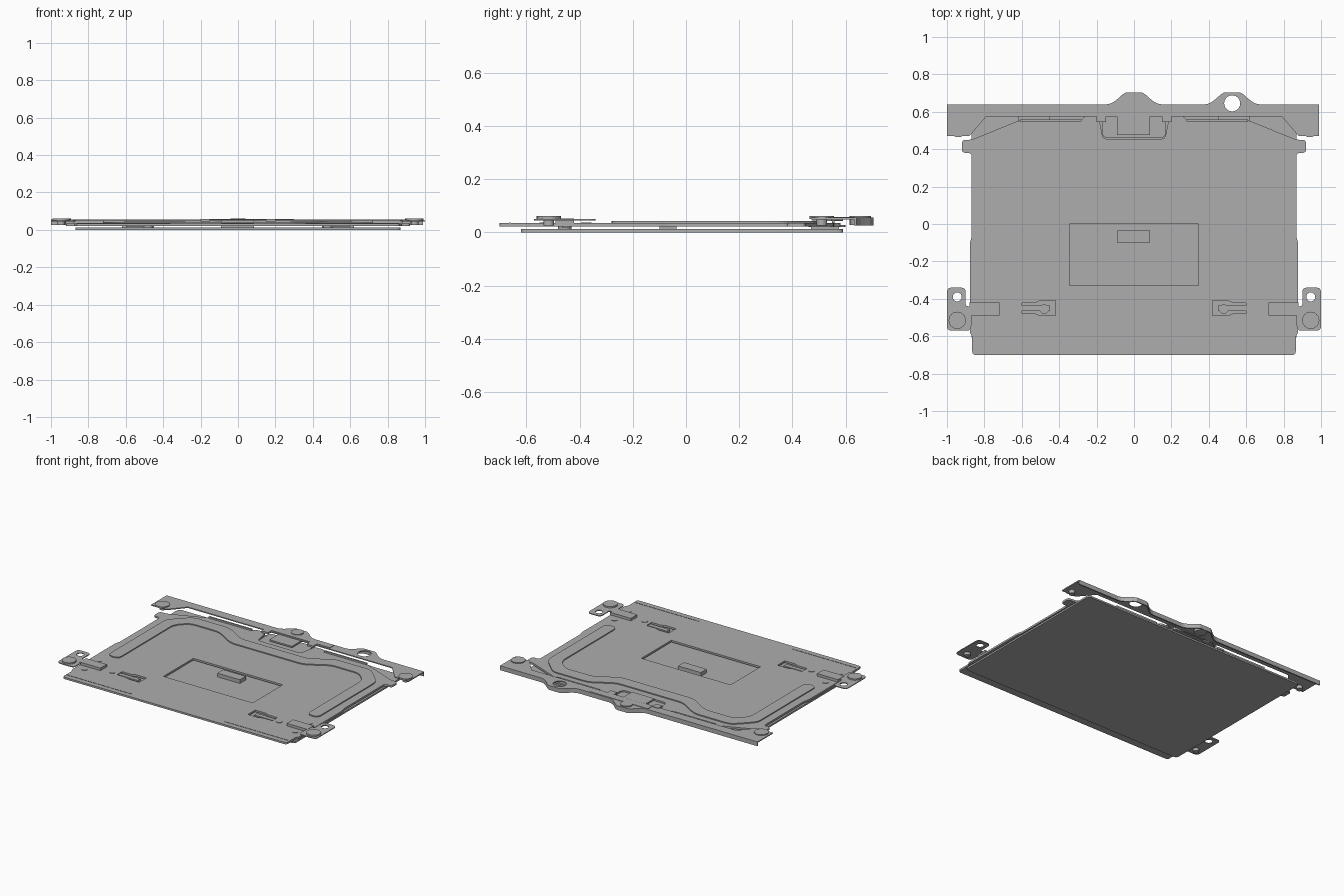
import bpy, bmesh, math
from mathutils import Vector

cube = bpy.data.objects.get("Cube")
if cube:
    bpy.data.objects.remove(cube)

metal = bpy.data.materials.new("grey_metal")
metal.use_nodes = True
GREY = (0.42, 0.42, 0.42, 1)
metal.diffuse_color = GREY
metal.node_tree.nodes["Principled BSDF"].inputs["Base Color"].default_value = GREY


def rect(x0, x1, y0, y1):
    return [(x0, y0), (x1, y0), (x1, y1), (x0, y1)]


def circle(x, y, r, n=24):
    return [(x + r * math.cos(math.tau * i / n), y + r * math.sin(math.tau * i / n)) for i in range(n)]


def flip(pts):
    return [(-x, y) for x, y in pts]


def mirrored(half):
    """Closed or open outline from its right half."""
    return half + flip(half)[::-1]


def rounded(pts, r, steps=4):
    """Round every corner of a closed outline."""
    out = []
    for i, p in enumerate(pts):
        p, a, b = Vector(p), Vector(pts[i - 1]), Vector(pts[(i + 1) % len(pts)])
        s = min(r, (a - p).length * 0.45, (b - p).length * 0.45)
        a, b = p + (a - p).normalized() * s, p + (b - p).normalized() * s
        for k in range(steps + 1):
            t = k / steps
            out.append(tuple(a * (1 - t) ** 2 + p * 2 * t * (1 - t) + b * t * t))
    return out


def strip(path, width):
    """Outline of a band that follows an open path."""
    pts = [Vector(p) for p in path]
    left, right = [], []
    for i, p in enumerate(pts):
        d0 = (p - pts[i - 1]).normalized() if i else (pts[1] - p).normalized()
        d1 = (pts[i + 1] - p).normalized() if i < len(pts) - 1 else d0
        n0, n1 = Vector((-d0.y, d0.x)), Vector((-d1.y, d1.x))
        m = (n0 + n1).normalized()
        off = m * (width / 2 / max(m.dot(n0), 0.5))
        left.append(tuple(p + off))
        right.append(tuple(p - off))
    return left + right[::-1]


def plate(name, outline, z0, z1, holes=()):
    """Flat sheet with optional cut-outs."""
    bm = bmesh.new()
    for loop in [outline, *holes]:
        vs = [bm.verts.new((x, y, z0)) for x, y in loop]
        for i, v in enumerate(vs):
            bm.edges.new((vs[i - 1], v))
    bmesh.ops.triangle_fill(bm, use_beauty=True, edges=bm.edges[:])
    up = bmesh.ops.extrude_face_region(bm, geom=bm.faces[:])["geom"]
    bmesh.ops.translate(bm, vec=(0, 0, z1 - z0), verts=[g for g in up if isinstance(g, bmesh.types.BMVert)])
    bmesh.ops.recalc_face_normals(bm, faces=bm.faces[:])
    mesh = bpy.data.meshes.new(name)
    bm.to_mesh(mesh)
    bm.free()
    mesh.materials.append(metal)
    obj = bpy.data.objects.new(name, mesh)
    bpy.context.collection.objects.link(obj)
    return obj


def pair(name, outline, z0, z1, holes=()):
    plate("left_" + name, outline, z0, z1, holes)
    plate("right_" + name, flip(outline), z0, z1, [flip(h) for h in holes])


# Touch surface at the bottom
plate("touch_panel", rounded(rect(-0.87, 0.87, -0.62, 0.59), 0.025), 0, 0.012)

# Support frame with window, spring slots and a rear notch
half_frame = [(0.865, -0.70), (0.865, -0.60), (0.878, -0.58), (0.878, -0.10), (0.868, -0.07),
              (0.868, 0.38), (0.92, 0.38), (0.92, 0.45), (0.87, 0.45), (0.61, 0.555),
              (0.28, 0.555), (0.26, 0.58), (0.19, 0.58), (0.165, 0.455)]
slot = [(0.42, -0.49), (0.50, -0.49), (0.53, -0.478), (0.60, -0.478),
        (0.60, -0.422), (0.53, -0.422), (0.50, -0.41), (0.42, -0.41)]
window = rect(-0.345, 0.345, -0.33, 0)
plate("support_frame", rounded(mirrored(half_frame), 0.02), 0.022, 0.035, [window, slot, flip(slot)])
pair("spring_tongue", rect(0.45, 0.60, -0.465, -0.435), 0.016, 0.03)
pair("front_lip", rect(0.36, 0.86, -0.665, -0.66), 0.035, 0.037)

# Pressed stiffening rib around the sides and rear
rib_half = [(0.77, -0.28), (0.77, 0.35), (0.67, 0.45), (0.42, 0.45), (0.27, 0.36)]
plate("stiffening_rib", rounded(strip(mirrored(rib_half), 0.085), 0.04), 0.035, 0.042)

# Chip in the window
plate("chip", rect(-0.09, 0.085, -0.10, -0.035), 0.012, 0.038)

# Rear tray, tongue and clips
plate("rear_tray", rounded(rect(-0.17, 0.17, 0.46, 0.60), 0.03), 0.02, 0.027)
plate("tray_tongue", rect(-0.09, 0.085, 0.475, 0.59), 0.042, 0.052)
pair("tray_clip", rect(0.15, 0.20, 0.545, 0.59), 0.045, 0.058)
pair("rear_tab", rect(0.28, 0.61, 0.548, 0.558), 0.035, 0.046)
pair("rear_spacer", rect(0.45, 0.62, 0.47, 0.575), 0.012, 0.022)
pair("front_spacer", circle(0.48, -0.455, 0.025), 0.012, 0.022)

# Rear bracket with two rounded humps and a downturned flange
def hump(cx, w, n=14):
    pts = []
    for i in range(n + 1):
        t = 2 * i / n - 1
        rise = min(1, 0.66 * (1 + math.cos(math.pi * t)))
        pts.append((cx + w * t, 0.64 + 0.064 * rise))
    return pts


back_edge = [(-1, 0.64)] + hump(0, 0.145) + hump(0.525, 0.145) + [(0.99, 0.64)]
front_edge = [(0.99, 0.47), (0.88, 0.47), (0.79, 0.575), (-0.79, 0.575), (-0.88, 0.47), (-1, 0.47)]
hole = circle(0.525, 0.645, 0.043)
plate("rear_bracket", back_edge + front_edge, 0.048, 0.055, [hole])
inner_edge = [(x, y - 0.009) for x, y in back_edge]
plate("bracket_flange", back_edge + inner_edge[::-1], 0.025, 0.055)
plate("bracket_raised_strip", rect(-0.15, 0.30, 0.585, 0.635), 0.055, 0.058)
plate("center_screw", circle(0, 0.655, 0.04), 0.028, 0.062)

# Side mounting tabs with screws
tab = rounded([(0.87, -0.57), (1, -0.57), (1, -0.34), (0.90, -0.34), (0.90, -0.44), (0.87, -0.44)], 0.025)
pair("mounting_tab", tab, 0.045, 0.051, [circle(0.945, -0.39, 0.024)])
pair("tab_arm", rect(0.72, 0.88, -0.49, -0.42), 0.035, 0.053)
for name, y in (("front", -0.515), ("rear", 0.51)):
    x = 0.945 if y < 0 else 0.94
    pair(name + "_screw_head", circle(x, y, 0.046), 0.05, 0.061)
    pair(name + "_screw_shaft", circle(x, y, 0.02), 0.025, 0.05)

# Small rivets on the frame
for i, (x, y) in enumerate([(0.815, -0.375), (0.815, -0.53), (0.645, -0.465)]):
    pair(f"rivet_{i + 1}", circle(x, y, 0.02, 16), 0.03, 0.038)
